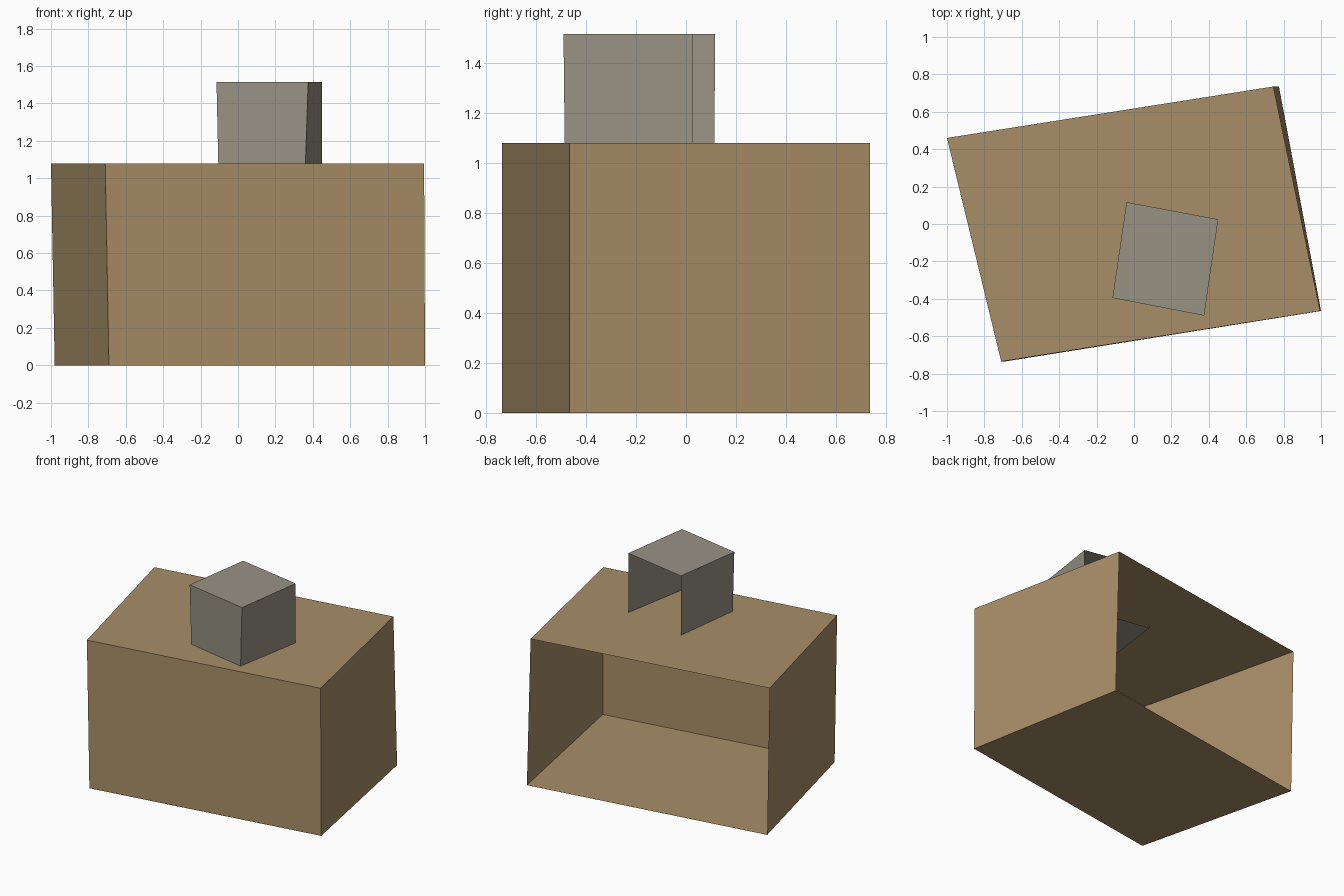
import bpy
import bmesh

cube = bpy.data.objects.get("Cube")
if cube:
    bpy.data.objects.remove(cube, do_unlink=True)


def make_material(name, color):
    mat = bpy.data.materials.new(name)
    mat.use_nodes = True
    mat.diffuse_color = color
    mat.node_tree.nodes["Principled BSDF"].inputs["Base Color"].default_value = color
    return mat


def open_back_box(name, bottom, top, z_low, z_high, mat):
    """Thin-walled box; corners run back right, front right, front left, back left."""
    bm = bmesh.new()
    low = [bm.verts.new((x, y, z_low)) for x, y in bottom]
    high = [bm.verts.new((x, y, z_high)) for x, y in top]
    bm.faces.new(low[::-1])
    bm.faces.new(high)
    # Right, front and left walls; the back stays open
    for i in range(3):
        bm.faces.new((low[i], low[i + 1], high[i + 1], high[i]))
    mesh = bpy.data.meshes.new(name)
    bm.to_mesh(mesh)
    bm.free()
    mesh.materials.append(mat)
    obj = bpy.data.objects.new(name, mesh)
    bpy.context.collection.objects.link(obj)
    return obj


tan = make_material("tan", (0.39, 0.27, 0.135, 1))
grey = make_material("warm grey", (0.314, 0.288, 0.231, 1))

# Large main block
open_back_box("main_block",
              [(-0.98, 0.46), (-0.69, -0.735), (1.0, -0.465), (0.775, 0.735)],
              [(-1.0, 0.46), (-0.71, -0.735), (0.995, -0.465), (0.745, 0.735)],
              0, 1.08, tan)

# Small block on the roof, its floor sunk slightly below the roof surface
open_back_box("roof_block",
              [(-0.04, 0.113), (-0.105, -0.39), (0.36, -0.485), (0.45, 0.025)],
              [(-0.04, 0.117), (-0.115, -0.395), (0.375, -0.49), (0.45, 0.025)],
              1.06, 1.515, grey)
